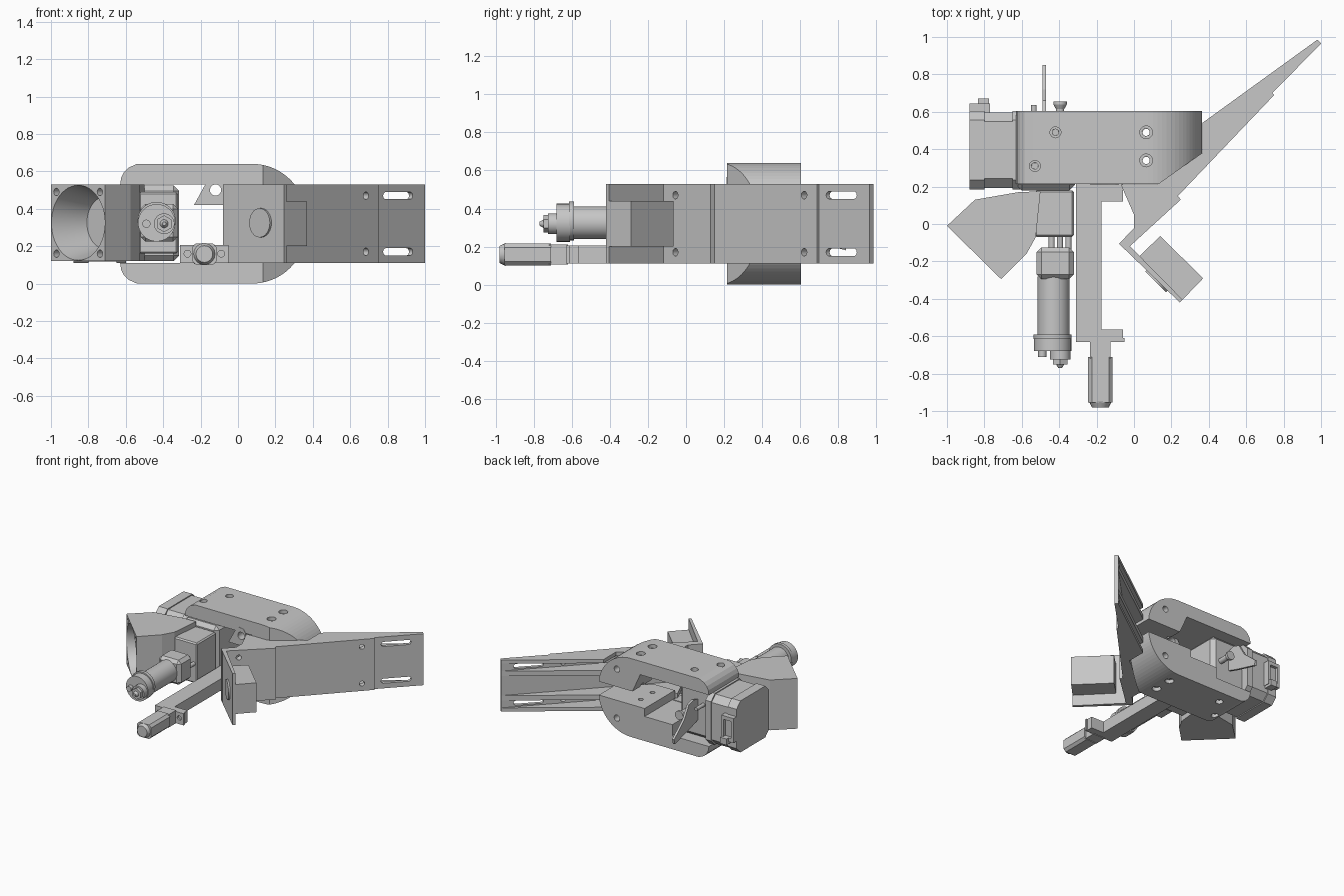
import bpy, bmesh, math
from mathutils import Vector

cube = bpy.data.objects.get("Cube")
if cube:
    bpy.data.objects.remove(cube, do_unlink=True)

GREY = bpy.data.materials.new("plain grey")
GREY.use_nodes = True
GREY.diffuse_color = (0.57, 0.57, 0.57, 1)
GREY.node_tree.nodes["Principled BSDF"].inputs["Base Color"].default_value = (0.57, 0.57, 0.57, 1)
MID = 0.32  # height of the mirror plane


def finish(name, bm):
    bmesh.ops.recalc_face_normals(bm, faces=bm.faces)
    mesh = bpy.data.meshes.new(name)
    bm.to_mesh(mesh)
    bm.free()
    mesh.materials.append(GREY)
    obj = bpy.data.objects.new(name, mesh)
    bpy.context.collection.objects.link(obj)
    return obj


def prism(name, pts, lo, hi, axis="z"):
    """Extrude a flat outline along an axis."""
    place = {"z": lambda a, b, c: (a, b, c), "y": lambda a, b, c: (a, c, b),
             "x": lambda a, b, c: (c, a, b)}[axis]
    bm = bmesh.new()
    face = bm.faces.new([bm.verts.new(place(a, b, lo)) for a, b in pts])
    new = bmesh.ops.extrude_face_region(bm, geom=[face])["geom"]
    shift = Vector(place(0, 0, hi - lo))
    bmesh.ops.translate(bm, vec=shift, verts=[v for v in new if isinstance(v, bmesh.types.BMVert)])
    return finish(name, bm)


def box(name, x, y, z, bevel=0):
    obj = prism(name, [(x[0], y[0]), (x[1], y[0]), (x[1], y[1]), (x[0], y[1])], *z)
    if bevel:
        mod = obj.modifiers.new("Bevel", "BEVEL")
        mod.width, mod.segments = bevel, 1
    return obj


def rod(name, start, end, r1, r2=None, sides=32):
    """Cylinder or cone between two points."""
    a, b = Vector(start), Vector(end)
    bm = bmesh.new()
    bmesh.ops.create_cone(bm, cap_ends=True, segments=sides, radius1=r1,
                          radius2=r1 if r2 is None else r2, depth=(b - a).length)
    bm.transform((b - a).to_track_quat("Z", "Y").to_matrix().to_4x4())
    bmesh.ops.translate(bm, vec=(a + b) / 2, verts=bm.verts)
    obj = finish(name, bm)
    if sides > 8:
        bpy.ops.object.select_all(action="DESELECT")
        obj.select_set(True)
        bpy.context.view_layer.objects.active = obj
        bpy.ops.object.shade_smooth_by_angle(angle=math.radians(35))
    return obj


def cut(obj, cutters):
    for c in cutters:
        mod = obj.modifiers.new("Cut", "BOOLEAN")
        mod.operation, mod.solver, mod.object = "DIFFERENCE", "EXACT", c
    bpy.context.view_layer.update()
    graph = bpy.context.evaluated_depsgraph_get()
    mesh = bpy.data.meshes.new_from_object(obj.evaluated_get(graph))
    obj.modifiers.clear()
    obj.data = mesh
    for c in cutters:
        bpy.data.objects.remove(c, do_unlink=True)


# Housing: two cheeks with a round nose, the lower one with a stepped ledge
shell = [(-0.63, 0.53), (-0.625, 0.565), (-0.61, 0.595), (-0.585, 0.62), (-0.54, 0.64)]
shell += [(0.075 + 0.29 * math.sin(math.radians(t)), 0.35 + 0.29 * math.cos(math.radians(t)))
          for t in range(0, 86, 5)]
upper_inside = [(0.06, 0.375), (-0.01, 0.53)]
lower_inside = [(-0.05, 0.375), (-0.05, 0.44), (-0.3, 0.44), (-0.3, 0.53)]
for name, inside, outer in (("upper_cheek", upper_inside, 0.64), ("lower_cheek", lower_inside, 0.0)):
    outline = [(x, abs(z - 0.64 + outer)) for x, z in shell + inside]
    body = prism(name, outline, 0.215, 0.605, "y")
    tools = [prism("corner_cutter", [(0.12, 0.205), (0.4, 0.405), (0.4, 0.2)], -0.1, 0.8)]
    for y in (0.34, 0.49):
        tools.append(rod("hole_cutter", (0.065, y, -0.1), (0.065, y, 0.8), 0.019))
        tools.append(rod("sink_cutter", (0.065, y, outer - 0.03), (0.065, y, outer + 0.03), 0.034))
    for x, y in ((-0.42, 0.49), (-0.53, 0.31)):
        tools.append(rod("sink_cutter", (x, y, outer - 0.03), (x, y, outer + 0.03), 0.029))
        tools.append(rod("hole_cutter", (x, y, outer - 0.06), (x, y, outer + 0.06), 0.017))
    z = abs(0.52 - 0.64 + outer)
    tools.append(rod("back_hole_cutter", (0.2, 0.55, z), (0.2, 0.65, z), 0.025))
    cut(body, tools)


# Motor with chamfered corners, end caps and socket
def motor_slice(name, x0, x1, inset):
    a, b, c, d = 0.185 + inset, 0.605 - inset, 0.11 + inset, 0.53 - inset
    k = 0.05
    prism(name, [(a + k, c), (b - k, c), (b, c + k), (b, d - k), (b - k, d),
                 (a + k, d), (a, d - k), (a, c + k)], x0, x1, "x")


motor_slice("motor_rear_cap", -0.88, -0.8, 0)
motor_slice("motor_core", -0.8, -0.65, 0.008)
motor_slice("motor_front_cap", -0.65, -0.6, 0)
socket = box("motor_socket", (-0.88, -0.77), (0.59, 0.645), (0.22, 0.42))
cut(socket, [box("socket_cutter", (-0.86, -0.79), (0.62, 0.7), (0.25, 0.39))])
box("socket_rib", (-0.835, -0.775), (0.6, 0.67), (0.2, 0.25))

# Feeder body, latch and tension knob
box("feeder_body", (-0.63, -0.315), (0.18, 0.54), (0.12, 0.525), 0.03)
prism("latch_lever", [(0.5, 0.28), (0.5, 0.42), (0.6, 0.45), (0.66, 0.43), (0.72, 0.33), (0.85, 0.22),
                      (0.84, 0.18), (0.62, 0.24)], -0.488, -0.47, "x")
rod("tension_screw", (-0.395, 0.5, MID), (-0.395, 0.63, MID), 0.022)
rod("tension_knob", (-0.395, 0.61, MID), (-0.395, 0.64, MID), 0.02, 0.036)
rod("knob_cap", (-0.395, 0.64, MID), (-0.395, 0.655, MID), 0.036)
rod("small_screw", (-0.535, 0.5, 0.4), (-0.535, 0.635, 0.4), 0.015)
boss = prism("guide_boss", [(-0.235, 0.42), (-0.08, 0.42), (-0.08, 0.53), (-0.1, 0.56), (-0.14, 0.565),
                            (-0.175, 0.53)], 0.212, 0.3, "y")
cut(boss, [rod("boss_cutter", (-0.12, 0.1, 0.5), (-0.12, 0.4, 0.5), 0.03)])

# Fan duct with a round intake on the slanted face and a lower outlet neck
duct = prism("fan_duct", [(-1, -0.01), (-0.71, -0.295), (-0.575, -0.16), (-0.525, -0.07), (-0.5, 0.175),
                          (-0.62, 0.17), (-0.85, 0.13)], 0.12, 0.53)
centre, inward = Vector((-0.855, -0.153, 0.325)), Vector((0.7, 0.714, 0))
along = Vector((0.714, -0.7, 0))
tools = [rod("intake_cutter", centre - inward * 0.05, centre + inward * 0.21, 0.215, 0.14, 48)]
for s in (-1, 1):
    for t in (-1, 1):
        p = centre + along * (0.163 * s) + Vector((0, 0, 0.165 * t))
        tools.append(rod("screw_cutter", p - inward * 0.03, p + inward * 0.05, 0.02, sides=16))
cut(duct, tools)
box("duct_neck", (-0.53, -0.322), (-0.07, 0.18), (0.16, 0.49), 0.01)

# Hot end: mount block, barrel, flange and nozzle
box("hot_end_block", (-0.52, -0.322), (-0.295, -0.125), (0.225, 0.425), 0.025)
for x in (-0.44, -0.395, -0.35):
    rod("mount_pin", (x, -0.14, MID), (x, -0.05, MID), 0.016, sides=16)
rod("barrel", (-0.43, -0.6, 0.325), (-0.43, -0.28, 0.325), 0.086)
rod("flange_plate", (-0.435, -0.615, 0.335), (-0.435, -0.59, 0.335), 0.102)
rod("flange_body", (-0.435, -0.68, 0.325), (-0.435, -0.61, 0.325), 0.1)
rod("flange_stud", (-0.49, -0.71, MID), (-0.49, -0.66, MID), 0.022, sides=16)
rod("nozzle_base", (-0.395, -0.725, MID), (-0.395, -0.67, MID), 0.055)
rod("nozzle_hex", (-0.395, -0.75, MID), (-0.395, -0.72, MID), 0.045, sides=6)
rod("nozzle_tip", (-0.395, -0.77, MID), (-0.395, -0.745, MID), 0.01, 0.025)

# Probe arm and probe
prism("probe_arm", [(-0.31, -0.61), (-0.06, -0.61), (-0.06, -0.565), (-0.175, -0.565), (-0.175, 0.12),
                    (-0.06, 0.12), (-0.06, 0.25), (-0.31, 0.25)], 0.11, 0.205)
plate = box("probe_plate", (-0.31, -0.05), (-0.63, -0.61), (0.11, 0.205))
cut(plate, [rod("plate_cutter", (x, -0.7, 0.16), (x, -0.612, 0.16), 0.018) for x in (-0.27, -0.09)])
box("probe_neck", (-0.235, -0.125), (-0.72, -0.62), (0.105, 0.21))
x0, x1, z0, z1, k = -0.245, -0.115, 0.1, 0.215, 0.02
prism("probe_body", [(x0 + k, z0), (x1 - k, z0), (x1, z0 + k), (x1, z1 - k), (x1 - k, z1),
                     (x0 + k, z1), (x0, z1 - k), (x0, z0 + k)], -0.955, -0.71, "y")
rod("probe_tip", (-0.18, -0.98, 0.158), (-0.18, -0.95, 0.158), 0.045, 0.06, 16)

# Long slanted plate with slots and screw holes
arm = prism("slanted_plate", [(-0.08, -0.105), (-0.045, -0.14), (0.25, 0.13), (0.235, 0.15), (0.75, 0.69),
                              (0.74, 0.7), (1.0, 0.965), (0.98, 0.985)], 0.11, 0.53)
n = Vector((-0.724, 0.69, 0))
tools = []
for z in (0.17, 0.47):
    for x, y in ((0.68, 0.625), (0.03, -0.04)):
        p = Vector((x, y, z))
        tools.append(rod("hole_cutter", p - n * 0.1, p + n * 0.1, 0.02))
    p, q = Vector((0.785, 0.755, z)), Vector((0.915, 0.89, z))
    slot = [p - n * 0.1, q - n * 0.1, q + n * 0.1, p + n * 0.1]
    tools.append(prism("slot_cutter", [(v.x, v.y) for v in slot], z - 0.019, z + 0.019))
    tools += [rod("slot_end_cutter", e - n * 0.11, e + n * 0.11, 0.019) for e in (p, q)]
cut(arm, tools)

# Tapered ribs behind the plate, ending against the cut corner of the housing
rib = [(0.98, 0.985), (0.365, 0.54), (0.365, 0.38), (0.12, 0.21), (-0.07, 0.21), (0.0, 0.05), (0.0, -0.03)]
for z0, z1 in ((0.11, 0.14), (0.2, 0.24), (0.4, 0.44), (0.5, 0.53)):
    prism("back_rib", rib, z0, z1)

# Foot plate with sensor box and button
prism("foot_plate", [(-0.08, -0.105), (0.245, -0.42), (0.26, -0.405), (-0.05, -0.09)], 0.11, 0.53)
prism("sensor_box", [(0.14, -0.065), (0.37, -0.29), (0.245, -0.42), (0.01, -0.19)], 0.2, 0.44)
rod("sensor_button", (0.115, -0.31, 0.325), (0.15, -0.275, 0.325), 0.078)
